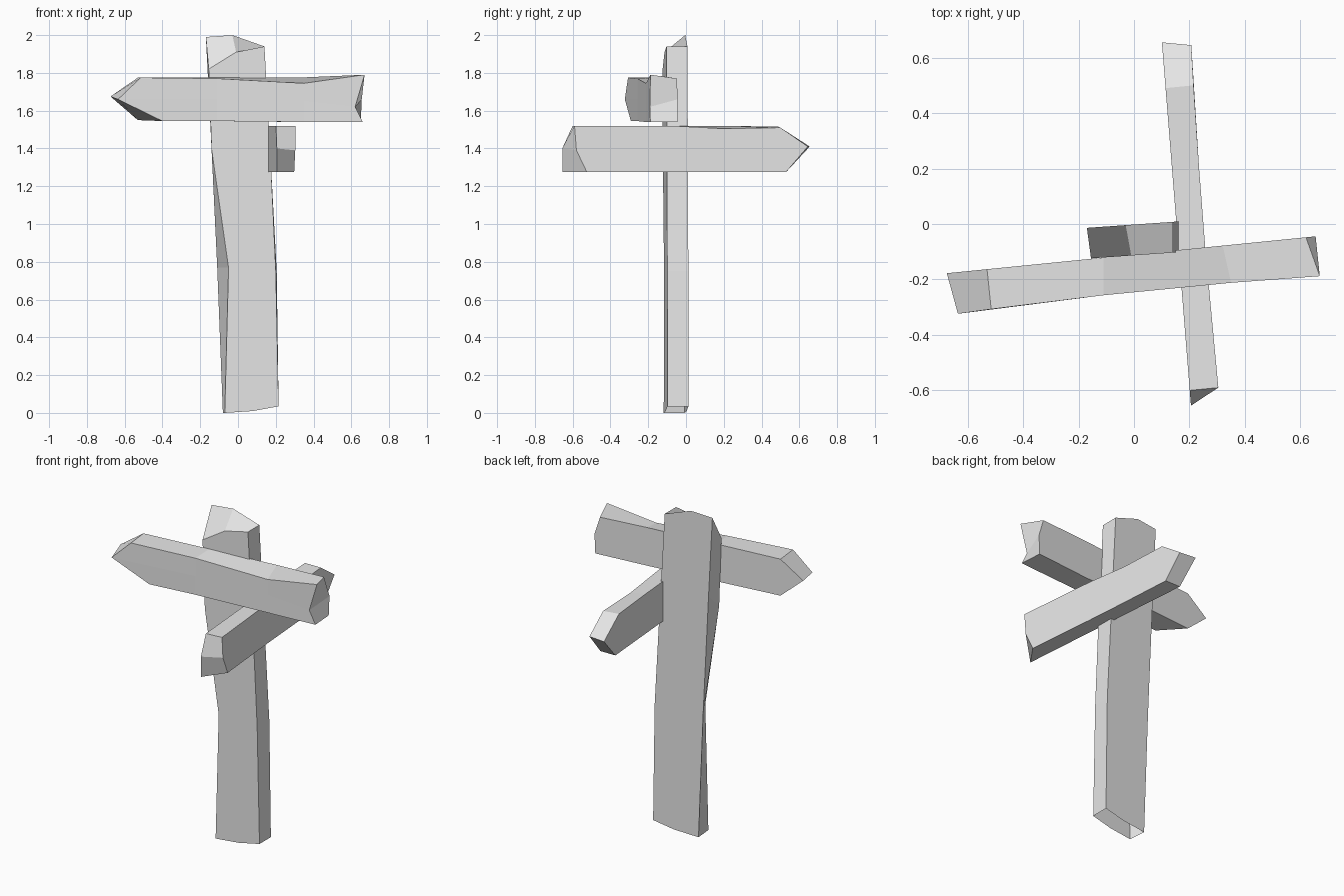
import bpy
import bmesh

default_cube = bpy.data.objects.get("Cube")
if default_cube:
    bpy.data.objects.remove(default_cube, do_unlink=True)

# One weathered grey for every board
grey = bpy.data.materials.new("weathered_grey")
grey.use_nodes = True
colour = (0.8, 0.8, 0.8, 1)
grey.diffuse_color = colour
grey.node_tree.nodes["Principled BSDF"].inputs["Base Color"].default_value = colour


def curve(offset, slope, bend=0):
    """Depth of a board face as a gentle curve."""
    return lambda t: offset + slope * t + bend * t * t


def board(name, front, back, place_front, place_back, open_start=False):
    """Build a hewn board from two faces, each a list of three-point rows."""
    bm = bmesh.new()
    front_rows = [[bm.verts.new(place_front(*p)) for p in row] for row in front]
    back_rows = [[bm.verts.new(place_back(*p)) for p in row] for row in back]
    # Closed loop of points around the board at each station
    rings = [f + b[::-1] for f, b in zip(front_rows, back_rows)]
    for ring, following in zip(rings, rings[1:]):
        for i in range(len(ring)):
            j = (i + 1) % len(ring)
            bm.faces.new((ring[i], ring[j], following[j], following[i]))
    # Each end is two faces meeting at the middle lane
    ends = [rings[-1]] if open_start else [rings[0], rings[-1]]
    for a, b, c, d, e, f in ends:
        bm.faces.new((a, b, e, f))
        bm.faces.new((b, c, d, e))
    bmesh.ops.recalc_face_normals(bm, faces=bm.faces)
    mesh = bpy.data.meshes.new(name)
    bm.to_mesh(mesh)
    bm.free()
    mesh.materials.append(grey)
    obj = bpy.data.objects.new(name, mesh)
    bpy.context.collection.objects.link(obj)
    return obj


# Upright post: rows run bottom to top, lanes run from -x to +x
post_front, post_back = curve(-0.113, 0.07), curve(-0.002, 0.07)
board(
    "post",
    front=[
        [(-0.07, 0), (0.08, 0.01), (0.215, 0.035)],
        [(-0.05, 0.77), (0.07, 0.75), (0.2, 0.75)],
        [(-0.14, 1.4), (0, 1.4), (0.175, 1.3)],
        [(-0.155, 1.82), (-0.01, 1.91), (0.14, 1.94)],
    ],
    back=[
        [(-0.08, 0), (0.08, 0.01), (0.215, 0.035)],
        [(-0.11, 0.77), (0.05, 0.75), (0.205, 0.75)],
        [(-0.145, 1.5), (0, 1.4), (0.175, 1.3)],
        [(-0.17, 1.99), (-0.03, 2), (0.14, 1.94)],
    ],
    place_front=lambda x, z: (x, post_front(x), z),
    place_back=lambda x, z: (x, post_back(x), z),
    open_start=True,
)

# Front sign: pointed at -x, split at +x, lanes run top to bottom
sign_front, sign_back = curve(-0.245, 0.105, -0.03), curve(-0.11, 0.1)
board(
    "front_sign",
    front=[
        [(-0.515, 1.775), (-0.635, 1.66), (-0.4, 1.545)],
        [(-0.11, 1.77), (-0.11, 1.66), (-0.11, 1.545)],
        [(0.35, 1.745), (0.35, 1.65), (0.35, 1.54)],
        [(0.67, 1.79), (0.62, 1.62), (0.66, 1.54)],
    ],
    back=[
        [(-0.53, 1.775), (-0.675, 1.675), (-0.53, 1.55)],
        [(-0.11, 1.775), (-0.11, 1.66), (-0.11, 1.545)],
        [(0.32, 1.775), (0.32, 1.66), (0.32, 1.54)],
        [(0.62, 1.77), (0.655, 1.66), (0.65, 1.54)],
    ],
    place_front=lambda x, z: (x, sign_front(x), z),
    place_back=lambda x, z: (x, sign_back(x), z),
)

# Side sign: pointed at +y, lanes run top to bottom, outer face towards +x
side_outer, side_inner = curve(0.25, -0.08, 0.02), curve(0.153, -0.08)
board(
    "side_sign",
    front=[
        [(-0.59, 1.52), (-0.58, 1.39), (-0.525, 1.275)],
        [(-0.08, 1.52), (-0.08, 1.4), (-0.08, 1.275)],
        [(0.2, 1.505), (0.2, 1.4), (0.2, 1.275)],
        [(0.5, 1.51), (0.645, 1.41), (0.53, 1.275)],
    ],
    back=[
        [(-0.6, 1.52), (-0.655, 1.4), (-0.655, 1.275)],
        [(-0.2, 1.52), (-0.2, 1.4), (-0.2, 1.275)],
        [(0.2, 1.52), (0.2, 1.4), (0.2, 1.275)],
        [(0.49, 1.515), (0.655, 1.41), (0.53, 1.275)],
    ],
    place_front=lambda y, z: (side_outer(y), y, z),
    place_back=lambda y, z: (side_inner(y), y, z),
)
